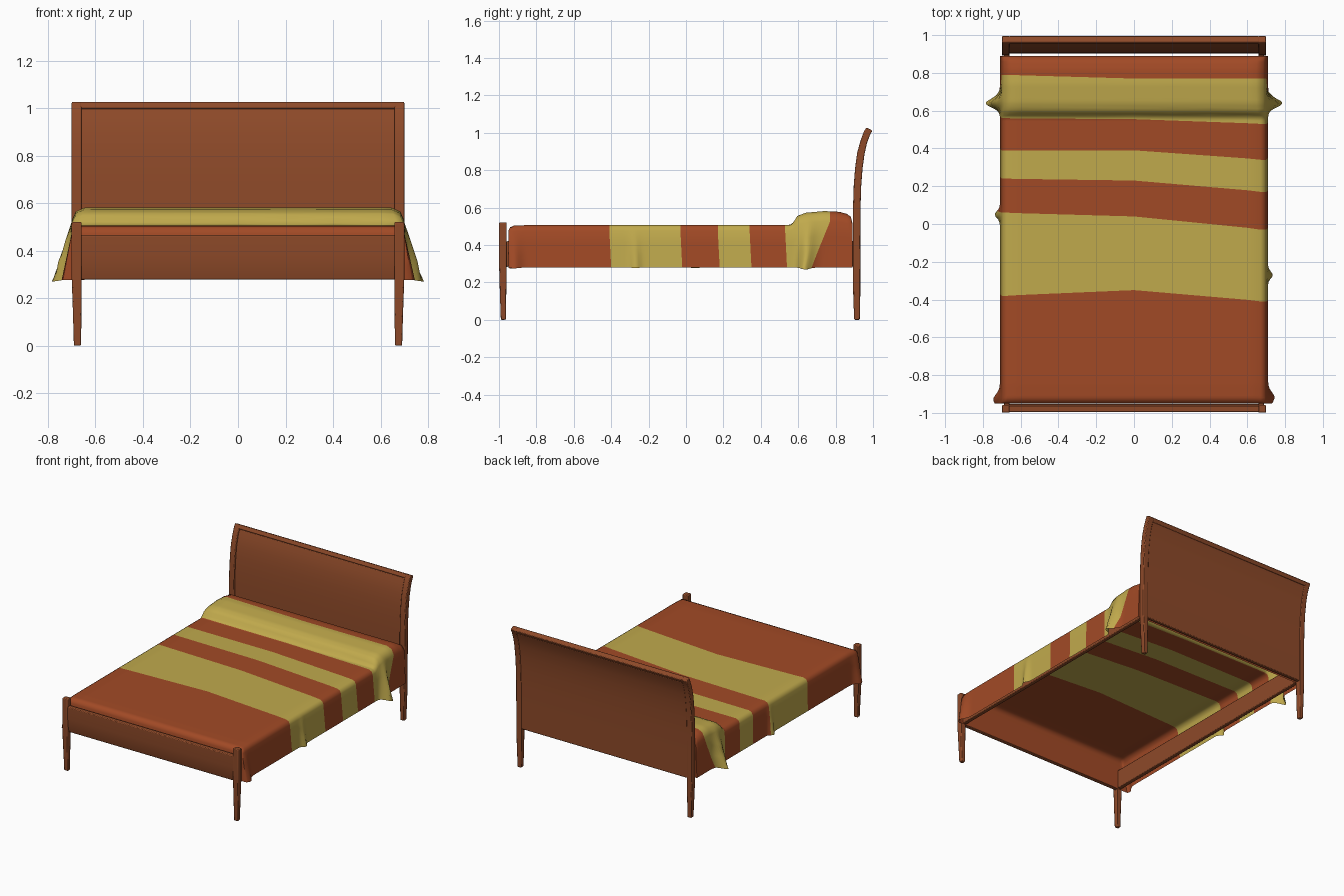
import bpy, bmesh, math
from mathutils import Vector

if "Cube" in bpy.data.objects:
    bpy.data.objects.remove(bpy.data.objects["Cube"])


def material(name, rgb):
    m = bpy.data.materials.new(name)
    m.diffuse_color = (*rgb, 1)
    m.use_nodes = True
    m.node_tree.nodes["Principled BSDF"].inputs["Base Color"].default_value = m.diffuse_color
    return m


WOOD = material("brown_wood", (0.27, 0.068, 0.022))
RUST = material("rust_cloth", (0.36, 0.068, 0.019))
YELLOW = material("mustard_cloth", (0.53, 0.40, 0.073))


def finish(name, bm, mats, angle):
    bmesh.ops.recalc_face_normals(bm, faces=bm.faces)
    me = bpy.data.meshes.new(name)
    bm.to_mesh(me)
    bm.free()
    ob = bpy.data.objects.new(name, me)
    bpy.context.collection.objects.link(ob)
    for m in mats:
        me.materials.append(m)
    bpy.ops.object.select_all(action='DESELECT')
    ob.select_set(True)
    bpy.context.view_layer.objects.active = ob
    bpy.ops.object.shade_smooth_by_angle(angle=math.radians(angle))
    return ob


def sweep(name, rings, bevel=0.005):
    """Rectangular section along a path in the yz plane: (y, z, depth, x centre, width)."""
    bm = bmesh.new()
    loops = []
    for i, (y, z, d, xc, w) in enumerate(rings):
        a, b = rings[max(i - 1, 0)], rings[min(i + 1, len(rings) - 1)]
        t = Vector((b[0] - a[0], b[1] - a[1])).normalized()
        n = Vector((t.y, -t.x)) * d / 2
        loops.append([bm.verts.new((xc + sx * w / 2, y + sn * n.x, z + sn * n.y))
                      for sx, sn in ((-1, -1), (1, -1), (1, 1), (-1, 1))])
    for a, b in zip(loops, loops[1:]):
        for k in range(4):
            bm.faces.new((a[k], a[(k + 1) % 4], b[(k + 1) % 4], b[k]))
    bm.faces.new(loops[0])
    bm.faces.new(loops[-1])
    ob = finish(name, bm, [WOOD], 40)
    mod = ob.modifiers.new("soft_edges", 'BEVEL')
    mod.width, mod.segments = bevel, 2
    mod.limit_method, mod.angle_limit = 'ANGLE', math.radians(50)
    return ob


# Headboard: curved panel, top rail and posts share one side profile
CURVE = [(0.912, 0.28), (0.912, 0.45), (0.913, 0.60), (0.917, 0.72), (0.924, 0.81),
         (0.935, 0.89), (0.950, 0.95), (0.966, 0.993), (0.980, 1.020)]
sweep("headboard_panel", [(y + 0.004, z, 0.026, 0, 1.33) for y, z in CURVE[:-1]])
sweep("headboard_top_rail", [(y, z, 0.036, 0, 1.33) for y, z in CURVE[-2:]])
for side, tag in ((-1, "left"), (1, "right")):
    sweep("headboard_post_" + tag,
          [(0.914, 0, 0.030, side * 0.676, 0.030), (0.913, 0.14, 0.038, side * 0.677, 0.036)]
          + [(y, z, 0.040 - 0.003 * (z > 0.9), side * 0.679, 0.042) for y, z in CURVE])
    # Footboard posts and side rails
    sweep("foot_post_" + tag,
          [(-0.976, 0, 0.028, side * 0.676, 0.030), (-0.978, 0.14, 0.034, side * 0.677, 0.036),
           (-0.979, 0.28, 0.040, side * 0.679, 0.042), (-0.979, 0.52, 0.040, side * 0.679, 0.042)])
    sweep("side_rail_" + tag, [(-0.02, 0.285, 1.88, side * 0.673, 0.03),
                               (-0.02, 0.42, 1.88, side * 0.673, 0.03)])

# Footboard panel, leaning in towards the bottom
sweep("footboard_panel", [(-0.966, 0.28, 0.026, 0, 1.33), (-0.973, 0.32, 0.032, 0, 1.33),
                          (-0.978, 0.38, 0.034, 0, 1.33), (-0.979, 0.465, 0.032, 0, 1.33)])

# Blanket: a draped sheet whose rows follow the stripe borders
Y0, Y1, XE = -0.95, 0.890, 0.70
BORDERS = [(-.92, -.92, -.92), (-.38, -.35, -.41), (.06, .04, -.03), (.24, .23, .17),
           (.39, .39, .34), (.56, .555, .53), (.79, .77, .77), (.86, .86, .86)]
SKEW = [0, .01, .01, .01, .01, .01, -.10, 0]       # border drift down the hanging sides
INSET = [0.03, 0.009, 0, 0, 0, 0]                  # rounded edge, then the hang
DROP = [0, 0.009, 0.03, 0.03, 0.03, 0.03]
FRAC = [0, 0, 0, 1 / 3, 2 / 3, 1]
HEIGHT = [(-1, .50), (-.85, .506), (.565, .508), (.58, .53), (.595, .555), (.64, .572),
          (.74, .581), (.82, .577), (.86, .566)]
FOLDS = {-1: [(-.93, .035, .04), (.05, .028, .025), (.64, .075, .032)],
         1: [(-.92, .035, .04), (-.27, .025, .025), (.64, .075, .032)]}


def height(y):
    for (a, h), (b, g) in zip(HEIGHT, HEIGHT[1:]):
        if y <= b:
            return h + (g - h) * max(0, (y - a) / (b - a))
    return HEIGHT[-1][1]


def border(i, x):
    l, m, r = BORDERS[i]
    return m + (r - m) * x / XE if x > 0 else m + (m - l) * x / XE


def point(row, col):
    end, kr, band, f = row
    side, kc, x = col
    k = max(kr, kc)
    y = border(band, x) * (1 - f) + border(band + 1, x) * f
    top = height(y)
    if side:
        y += (SKEW[band] * (1 - f) + SKEW[band + 1] * f) * FRAC[kc]
    if end:
        y = Y0 + INSET[kr] if end < 0 else Y1 - INSET[kr]
    puff = 1 + 0.8 * min(1, max(0, (top - 0.508) / 0.07))
    hem = 0.28
    if side:
        flare = 0.010 + sum(a * math.exp(-((y - c) / w) ** 2) for c, a, w in FOLDS[side])
        hem -= 0.15 * (flare - 0.010)
        x = side * (XE - INSET[kc] * puff + (flare * FRAC[k] if kc >= 2 else 0))
    start = top - DROP[k] * puff
    return x, y, start + (hem - start) * FRAC[k]


rows = [(-1, k, 0, 0) for k in range(5, 0, -1)]
for b in range(7):
    n = max(4, round((BORDERS[b + 1][1] - BORDERS[b][1]) / 0.014))
    rows += [(0, 0, b, i / n) for i in range(n)]
rows += [(0, 0, 6, 1)] + [(1, k, 6, 1) for k in range(1, 6)]
cols = [(-1, k, -XE) for k in range(5, -1, -1)]
cols += [(0, 0, x / 10) for x in range(-6, 7, 2)]
cols += [(1, k, XE) for k in range(6)]

bm = bmesh.new()
grid = [[bm.verts.new(point(r, c)) for c in cols] for r in rows]
for i in range(len(rows) - 1):
    for j in range(len(cols) - 1):
        face = bm.faces.new((grid[i][j], grid[i][j + 1], grid[i + 1][j + 1], grid[i + 1][j]))
        end, band = rows[i][0] or rows[i + 1][0], rows[i][2]
        face.material_index = 0 if end else band % 2
bmesh.ops.remove_doubles(bm, verts=bm.verts, dist=0.0002)
finish("striped_blanket", bm, [RUST, YELLOW], 60)
